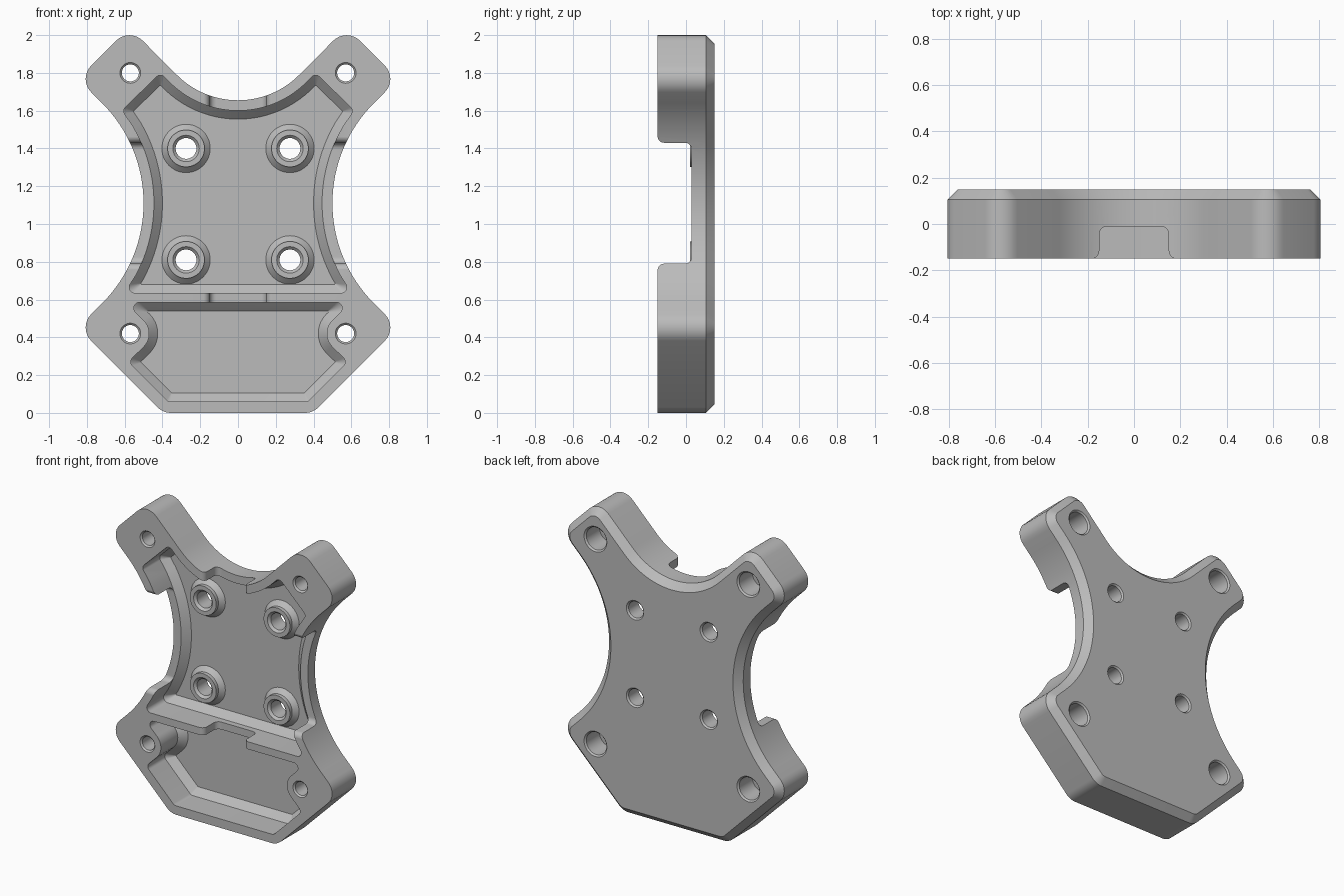
import bpy, bmesh
from math import sin, cos, pi, radians
from mathutils import Vector

cube = bpy.data.objects.get("Cube")
if cube:
    bpy.data.objects.remove(cube, do_unlink=True)

grey = bpy.data.materials.new("machined grey")
grey.use_nodes = True
GREY = (0.5, 0.5, 0.5, 1)
grey.diffuse_color = GREY
grey.node_tree.nodes["Principled BSDF"].inputs["Base Color"].default_value = GREY

FRONT, BACK, FLOOR, CHAMFER = -0.15, 0.15, 0.075, 0.045


# Profile helpers: a profile is a list of (u, v, corner radius)
def arc(cx, cy, r, a0, a1, n):
    angles = [radians(a0 + (a1 - a0) * i / n) for i in range(n + 1)]
    return [(cx + r * cos(a), cy + r * sin(a), 0) for a in angles]


def mirrored(half):
    return half + [(-u, v, r) for u, v, r in reversed(half) if u > 1e-5]


def outline(profile, inset=0.0, steps=8):
    """Inset a counterclockwise profile with mitres, then round its corners."""
    n = len(profile)
    pts = [Vector(p[:2]) for p in profile]
    moved = []
    for i in range(n):
        a = (pts[i] - pts[i - 1]).normalized()
        b = (pts[(i + 1) % n] - pts[i]).normalized()
        na, nb = Vector((-a.y, a.x)), Vector((-b.y, b.x))
        moved.append(pts[i] + (na + nb) * (inset / (1 + na.dot(nb))))
    result = []
    for i in range(n):
        p, r = moved[i], profile[i][2]
        if r == 0:
            result.append(p)
            continue
        a = (moved[i - 1] - p).normalized()
        b = (moved[(i + 1) % n] - p).normalized()
        half = a.angle(b) / 2
        r = max(r - inset, 0.004)
        centre = p + (a + b).normalized() * (r / sin(half))
        start = p + a * (r / abs(sin(half) / cos(half))) - centre
        end = p + b * (r / abs(sin(half) / cos(half))) - centre
        sweep = start.angle(end)
        for k in range(steps + 1):
            t = k / steps
            w0 = sin((1 - t) * sweep) / sin(sweep)
            w1 = sin(t * sweep) / sin(sweep)
            result.append(centre + start * w0 + end * w1)
    return result


def loft(name, rings, place):
    """Solid through rings of (outline, depth); place maps u, v, depth to space."""
    bm = bmesh.new()
    loops = [[bm.verts.new(place(p[0], p[1], t)) for p in ring] for ring, t in rings]
    bm.faces.new(loops[0])
    bm.faces.new(loops[-1])
    for lo, hi in zip(loops, loops[1:]):
        for i in range(len(lo)):
            j = (i + 1) % len(lo)
            bm.faces.new((lo[i], lo[j], hi[j], hi[i]))
    bmesh.ops.recalc_face_normals(bm, faces=bm.faces)
    mesh = bpy.data.meshes.new(name)
    bm.to_mesh(mesh)
    bm.free()
    mesh.materials.append(grey)
    obj = bpy.data.objects.new(name, mesh)
    bpy.context.collection.objects.link(obj)
    return obj


def facing(u, v, t):
    return (u, t, v)


def lathe(name, x, z, steps):
    rings = [(arc(x, z, r, 0, 352.5, 47), y) for y, r in steps]
    return loft(name, rings, facing)


def combine(target, tool, operation):
    tool.hide_render = True
    mod = target.modifiers.new(operation, "BOOLEAN")
    mod.object, mod.operation, mod.solver = tool, operation, "EXACT"
    bpy.context.view_layer.objects.active = target
    bpy.ops.object.modifier_apply(modifier=mod.name)
    bpy.data.objects.remove(tool, do_unlink=True)


# Main plate: four arms, scooped sides and top, chamfered back
MID, SIDE_X, SIDE_R, TOP_Z, TOP_R, WALL = 1.11, 1.249, 0.749, 2.112, 0.457, 0.055
plate_half = ([(0.396, 0, 0.1), (0.848, 0.452, 0.1)]
              + arc(SIDE_X, MID, SIDE_R, 225, 135, 32)
              + [(0.848, 1.768, 0.1), (0.575, 2.041, 0.1)]
              + arc(0, TOP_Z, TOP_R, -45, -90, 16))
plate = mirrored(plate_half)
body = loft("mounting_plate", [(outline(plate), FRONT),
                               (outline(plate), BACK - CHAMFER),
                               (outline(plate, CHAMFER), BACK)], facing)

# Pockets with sloped floor edges
side = arc(SIDE_X, MID, SIDE_R + WALL, 216.2, 142.3, 30)
side[0] = side[0][:2] + (0.03,)
side[-1] = side[-1][:2] + (0.03,)
# Straight stubs leave room for the rounded corners
del side[1:3], side[-3:-1]
upper = mirrored(side + [(0.41, 1.80, 0.03)]
                 + arc(0, TOP_Z, TOP_R + WALL, -45, -90, 16))
lower = mirrored([(0.37, 0.06, 0.03), (0.58, 0.27, 0.03)]
                 + arc(0.57, 0.42, 0.1, 225, 135, 14)[::1]
                 + [(0.595, 0.585, 0.03)])
for name, pocket in (("upper_pocket", upper), ("lower_pocket", lower)):
    cutter = loft(name, [(outline(pocket), FRONT - 0.05),
                         (outline(pocket), FLOOR - CHAMFER),
                         (outline(pocket, CHAMFER), FLOOR)], facing)
    combine(body, cutter, "DIFFERENCE")


# Cable notches with rounded corners
def notch(width, depth, r):
    top = FRONT - 0.0005
    return outline(mirrored([(width + 0.1, top - 0.05, 0), (width + 0.1, top, 0),
                             (width, top, r), (width, depth, r)]))


top_notch = notch(0.15, -0.01, 0.035)
combine(body, loft("top_notch", [(top_notch, 0.56), (top_notch, 1.8)],
                   lambda u, v, t: (u, v, t)), "DIFFERENCE")
side_notch = notch(0.32, 0.0299, 0.035)
for s in (-1, 1):
    combine(body, loft("side_notch", [(side_notch, 0.41 * s), (side_notch, s)],
                       lambda u, v, t: (t, v, u + MID)), "DIFFERENCE")

# Standoffs and screw holes
for s in (-1, 1):
    for z in (0.81, 1.40):
        x = 0.275 * s
        combine(body, lathe("standoff", x, z, [(0.1, 0.128), (FLOOR, 0.128),
                                               (0.045, 0.098), (0.02, 0.098)]), "UNION")
        combine(body, lathe("standoff_hole", x, z, [(0.0, 0.09), (0.02, 0.07), (0.035, 0.055),
                                                    (0.14, 0.055), (0.16, 0.075)]), "DIFFERENCE")
    for z in (0.42, 1.80):
        x = 0.57 * s
        combine(body, lathe("corner_hole", x, z, [(-0.16, 0.065), (-0.14, 0.045), (0.0, 0.045),
                                                  (0.0, 0.075), (0.14, 0.075),
                                                  (0.16, 0.095)]), "DIFFERENCE")

# Smooth curved walls, crisp edges
bpy.ops.object.select_all(action="DESELECT")
body.select_set(True)
bpy.context.view_layer.objects.active = body
bpy.ops.object.shade_smooth_by_angle(angle=radians(25))
